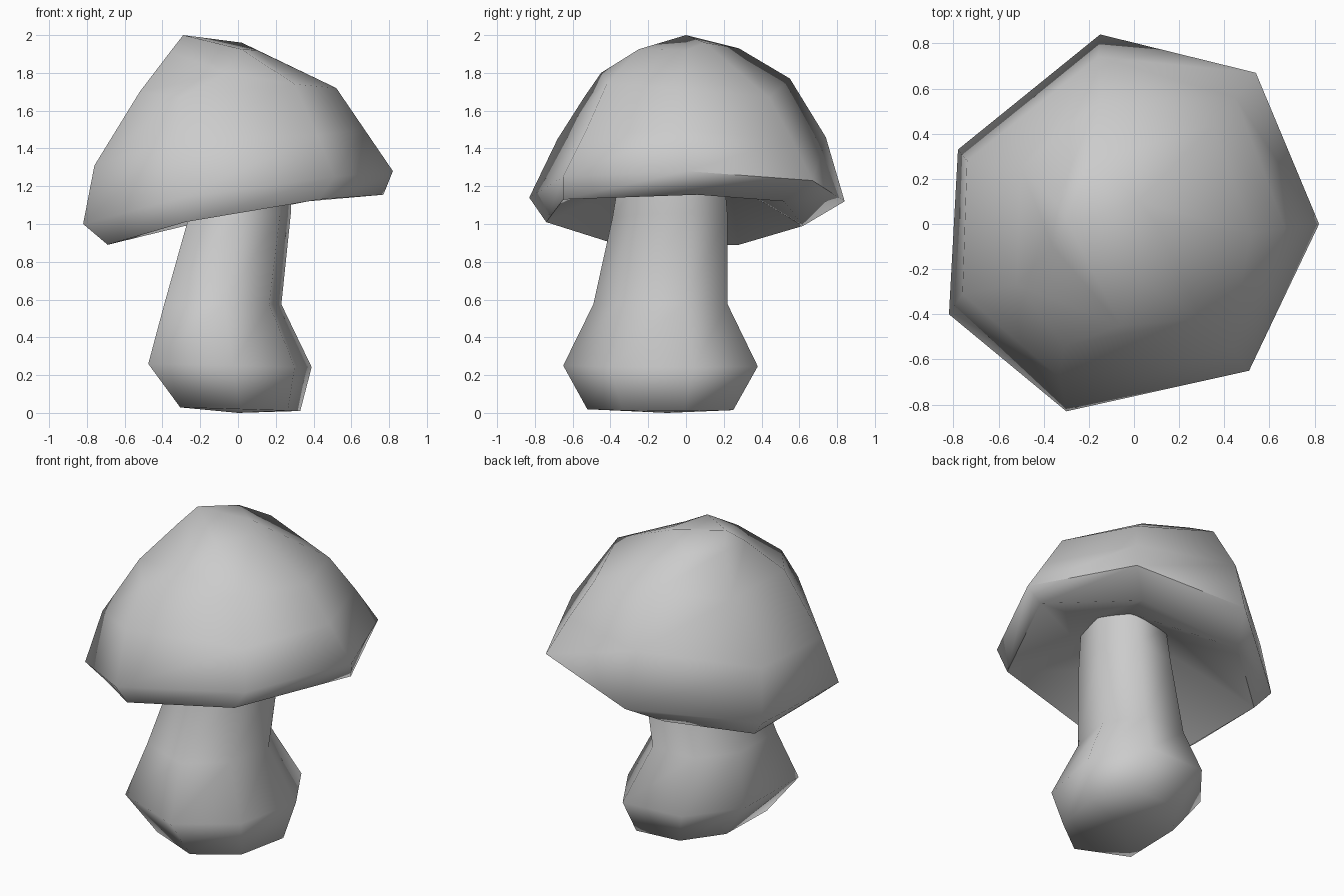
import bpy, bmesh
from math import radians

cube = bpy.data.objects.get("Cube")
if cube:
    bpy.data.objects.remove(cube, do_unlink=True)

# One plain grey
grey = bpy.data.materials.new("plain_grey")
grey.use_nodes = True
colour = (0.6, 0.6, 0.6, 1)
grey.diffuse_color = colour
grey.node_tree.nodes["Principled BSDF"].inputs["Base Color"].default_value = colour


def ring(outline, cx, cy, sx, sy, height, slope):
    """Scaled and shifted copy of an outline on a plane sloping along x."""
    points = []
    for px, py, *rest in outline:
        x, y = cx + px * sx, cy + py * sy
        points.append((x, y, height + slope * x))
    return points


def loft(name, rings, bottom, top):
    """Skin a stack of rings and fan both ends to a point."""
    bm = bmesh.new()
    loops = [[bm.verts.new(point) for point in points] for points in rings]
    n = len(loops[0])
    low_tip, high_tip = bm.verts.new(bottom), bm.verts.new(top)
    for i in range(n):
        j = (i + 1) % n
        for low, high in zip(loops, loops[1:]):
            bm.faces.new((low[i], low[j], high[j], high[i]))
        bm.faces.new((loops[0][j], loops[0][i], low_tip))
        bm.faces.new((loops[-1][i], loops[-1][j], high_tip))
    bmesh.ops.recalc_face_normals(bm, faces=bm.faces)
    mesh = bpy.data.meshes.new(name)
    bm.to_mesh(mesh)
    bm.free()
    mesh.materials.append(grey)
    obj = bpy.data.objects.new(name, mesh)
    bpy.context.collection.objects.link(obj)
    bpy.ops.object.select_all(action="DESELECT")
    obj.select_set(True)
    bpy.context.view_layer.objects.active = obj
    bpy.ops.object.shade_smooth_by_angle(angle=radians(75))


# Cap: uneven seven-sided dome, tilted down towards -x, hollow underneath
lip = [(0.77, 0.06, 1.155), (0.37, 0.52, 1.12), (-0.28, 0.62, 0.99), (-0.69, 0.28, 0.89),
       (-0.69, -0.36, 0.89), (-0.28, -0.74, 1.01), (0.43, -0.65, 1.13)]
rim = [(0.82, 0, 1.28), (0.54, 0.67, 1.23), (-0.15, 0.84, 1.12), (-0.78, 0.33, 1),
       (-0.82, -0.4, 1), (-0.3, -0.83, 1.14), (0.51, -0.65, 1.25)]
wall = [(0.67, -0.02, 1.5), (0.45, 0.56, 1.45), (-0.16, 0.74, 1.46), (-0.74, 0.28, 1.33),
        (-0.76, -0.31, 1.31), (-0.33, -0.68, 1.45), (0.42, -0.54, 1.47)]
shoulder = [(0.52, -0.04, 1.72), (0.35, 0.44, 1.67), (-0.15, 0.55, 1.77), (-0.5, 0.25, 1.7),
            (-0.52, -0.27, 1.7), (-0.31, -0.54, 1.67), (0.3, -0.42, 1.74)]
crown = [(0.1, 0, 1.92), (0.02, 0.1, 1.96), (-0.19, 0.28, 1.93), (-0.35, 0.1, 1.92),
         (-0.36, -0.1, 1.91), (-0.06, -0.45, 1.8), (0.02, -0.25, 1.925)]
hollow = ring(rim, 0.01, -0.06, 0.35, 0.35, 1.22, 0.17)
loft("cap", [hollow, lip, rim, wall, shoulder, crown],
     bottom=(0, -0.06, 1.26), top=(-0.29, 0, 2))

# Stem: leaning seven-sided column with a bulging foot
bulge = [(0.39, 0.04), (0.19, 0.38), (-0.22, 0.36), (-0.46, 0.06),
         (-0.475, -0.48), (-0.03, -0.65), (0.3, -0.4)]
loft("stem", [
    ring(bulge, 0.043, -0.035, 0.735, 0.75, 0.02, -0.03),   # foot
    ring(bulge, 0, 0, 1, 1, 0.25, -0.02),                   # bulge
    ring(bulge, -0.05, -0.042, 0.717, 0.69, 0.575, 0),      # neck
    ring(bulge, 0.032, -0.005, 0.636, 0.592, 1.03, 0.1),    # upper stem
    ring(bulge, 0.046, -0.003, 0.6, 0.534, 1.26, 0.17),     # hidden top
], bottom=(0, -0.1, 0), top=(0, -0.1, 1.3))
